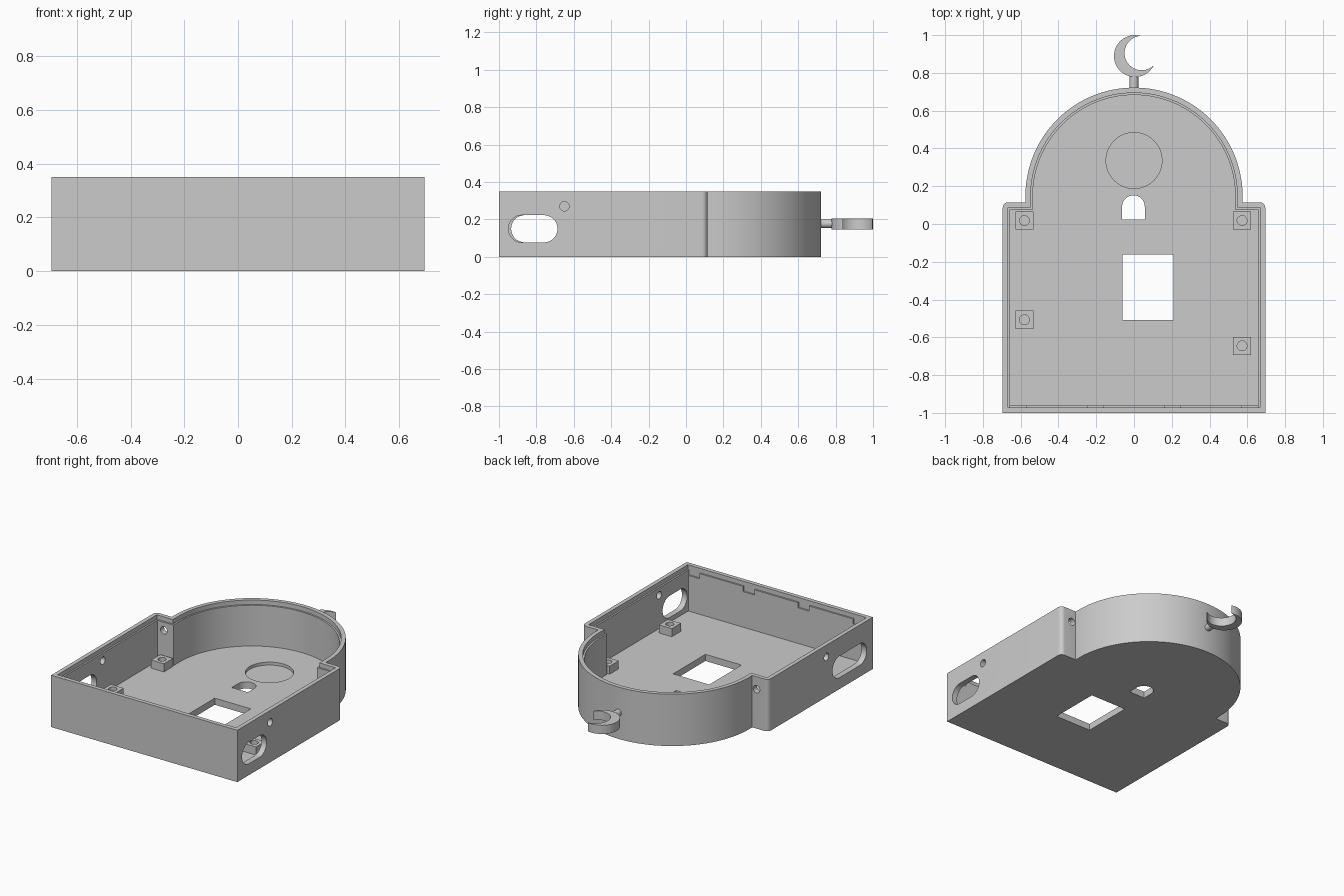
import bpy, bmesh
from math import pi, sin, cos, atan2, hypot, radians

cube = bpy.data.objects.get("Cube")
if cube:
    bpy.data.objects.remove(cube, do_unlink=True)

grey = bpy.data.materials.new("light grey plastic")
grey.use_nodes = True
grey.diffuse_color = (0.6, 0.6, 0.6, 1)
grey.node_tree.nodes["Principled BSDF"].inputs["Base Color"].default_value = (0.6, 0.6, 0.6, 1)

# Directions a profile can be extruded along
AXES = {
    "z": lambda u, v, w: (u, v, w),
    "x": lambda u, v, w: (w, u, v),
    "y": lambda u, v, w: (u, w, v),
}


def prism(name, points, low, high, axis="z"):
    """Extrude a closed 2D profile between two heights along an axis."""
    place = AXES[axis]
    bm = bmesh.new()
    base = bm.faces.new([bm.verts.new(place(u, v, low)) for u, v in points])
    new = bmesh.ops.extrude_face_region(bm, geom=[base])["geom"]
    shift = place(0, 0, high - low)
    bmesh.ops.translate(bm, vec=shift, verts=[g for g in new if isinstance(g, bmesh.types.BMVert)])
    bmesh.ops.recalc_face_normals(bm, faces=bm.faces)
    mesh = bpy.data.meshes.new(name)
    bm.to_mesh(mesh)
    bm.free()
    mesh.materials.append(grey)
    obj = bpy.data.objects.new(name, mesh)
    bpy.context.collection.objects.link(obj)
    return obj


def arc(cx, cy, r, start, end, n):
    return [(cx + r * cos(start + (end - start) * i / n),
             cy + r * sin(start + (end - start) * i / n)) for i in range(n + 1)]


def circle(cx, cy, r, n=32):
    return arc(cx, cy, r, 0, 2 * pi, n)[:-1]


def rect(x0, x1, y0, y1):
    return [(x0, y0), (x1, y0), (x1, y1), (x0, y1)]


def slot(x0, x1, y0, y1):
    r, cy = (y1 - y0) / 2, (y0 + y1) / 2
    return arc(x1 - r, cy, r, -pi / 2, pi / 2, 14) + arc(x0 + r, cy, r, pi / 2, 3 * pi / 2, 14)


def cut(obj, *cutters):
    for c in cutters:
        c.hide_render = True
        mod = obj.modifiers.new("cut", "BOOLEAN")
        mod.operation, mod.solver, mod.object = "DIFFERENCE", "EXACT", c
        bpy.context.view_layer.objects.active = obj
        bpy.ops.object.modifier_apply(modifier=mod.name)
        bpy.data.objects.remove(c, do_unlink=True)


def smooth(obj):
    bpy.ops.object.select_all(action="DESELECT")
    obj.select_set(True)
    bpy.context.view_layer.objects.active = obj
    bpy.ops.object.shade_smooth_by_angle(angle=radians(30))


def outline(inset, fillet=0):
    """Domed case outline, moved inwards by inset."""
    x, top, r = 0.695 - inset, 0.115 - inset, 0.575 - inset
    if fillet:
        right = arc(x - fillet, top - fillet, fillet, 0, pi / 2, 8)
    else:
        right = [(x, top)]
    left = [(-u, v) for u, v in reversed(right)]
    dome = [(r, top)] + arc(0, 0.147, r, 0, pi, 72) + [(-r, top)]
    return [(-x, inset - 1), (x, inset - 1)] + right + dome + left


# Case shell: tray with a stepped rim for the lid
HEIGHT, FLOOR, LEDGE = 0.35, 0.045, 0.32
case = prism("case", outline(0, 0.03), 0, HEIGHT)
cut(case,
    prism("cavity", outline(0.039), FLOOR, 0.5),
    prism("lid_rebate", outline(0.028), LEDGE, 0.5))

# Floor openings and round recess
arch = [(-0.063, 0.024), (0.057, 0.024)] + arc(-0.003, 0.092, 0.06, 0, pi, 20)
cut(case,
    prism("window_cutter", rect(-0.06, 0.21, -0.507, -0.162), -0.1, 0.1),
    prism("arch_cutter", arch, -0.1, 0.1),
    prism("recess_cutter", circle(0, 0.336, 0.148, 64), FLOOR - 0.02, 0.1))

# Cable slots and screw holes in the side walls
for side, y0, y1, hole in ((1, -0.95, -0.687, -0.65), (-1, -0.935, -0.57, -0.505)):
    near, far = sorted((side * 0.6, side * 0.8))
    cut(case,
        prism("slot_cutter", slot(y0, y1, 0.077, 0.223), near, far, "x"),
        prism("side_hole_cutter", circle(hole, 0.27, 0.025), near, far, "x"),
        prism("shoulder_hole_cutter", circle(side * 0.607, 0.265, 0.025), 0.05, 0.2, "y"))

# Clip notches along the front ledge
for x in (-0.615, -0.205, 0.205, 0.615):
    cut(case, prism("notch_cutter", rect(x - 0.042, x + 0.042, -0.972, -0.95), 0.285, 0.33))
smooth(case)

# Screw standoffs
for i, (x, y) in enumerate(((-0.58, 0.018), (0.572, 0.018), (-0.58, -0.507), (0.572, -0.645))):
    post = prism(f"standoff_{i + 1}", rect(x - 0.048, x + 0.048, y - 0.048, y + 0.048), FLOOR - 0.005, 0.1)
    cut(post, prism("post_hole_cutter", circle(x, y, 0.026), FLOOR + 0.002, 0.2))
    smooth(post)

# Crescent finial: outer arc closed by the arc of the offset inner circle
ox, oy, orad = 0.005, 0.889, 0.111
ix, iy, irad = 0.041, 0.905, 0.091
dist = hypot(ix - ox, iy - oy)
facing = atan2(iy - oy, ix - ox)
along = (dist ** 2 + orad ** 2 - irad ** 2) / (2 * dist)
half = (orad ** 2 - along ** 2) ** 0.5
outer_angle, inner_angle = atan2(half, along), atan2(half, along - dist)
crescent = arc(ox, oy, orad, facing + outer_angle, facing + 2 * pi - outer_angle, 48)
crescent += arc(ix, iy, irad, facing + 2 * pi - inner_angle, facing + inner_angle, 40)[1:-1]
smooth(prism("crescent", crescent, 0.147, 0.206))

# Stem joining the crescent to the dome
smooth(prism("crescent_stem", circle(0, 0.177, 0.023), 0.71, 0.787, "y"))
